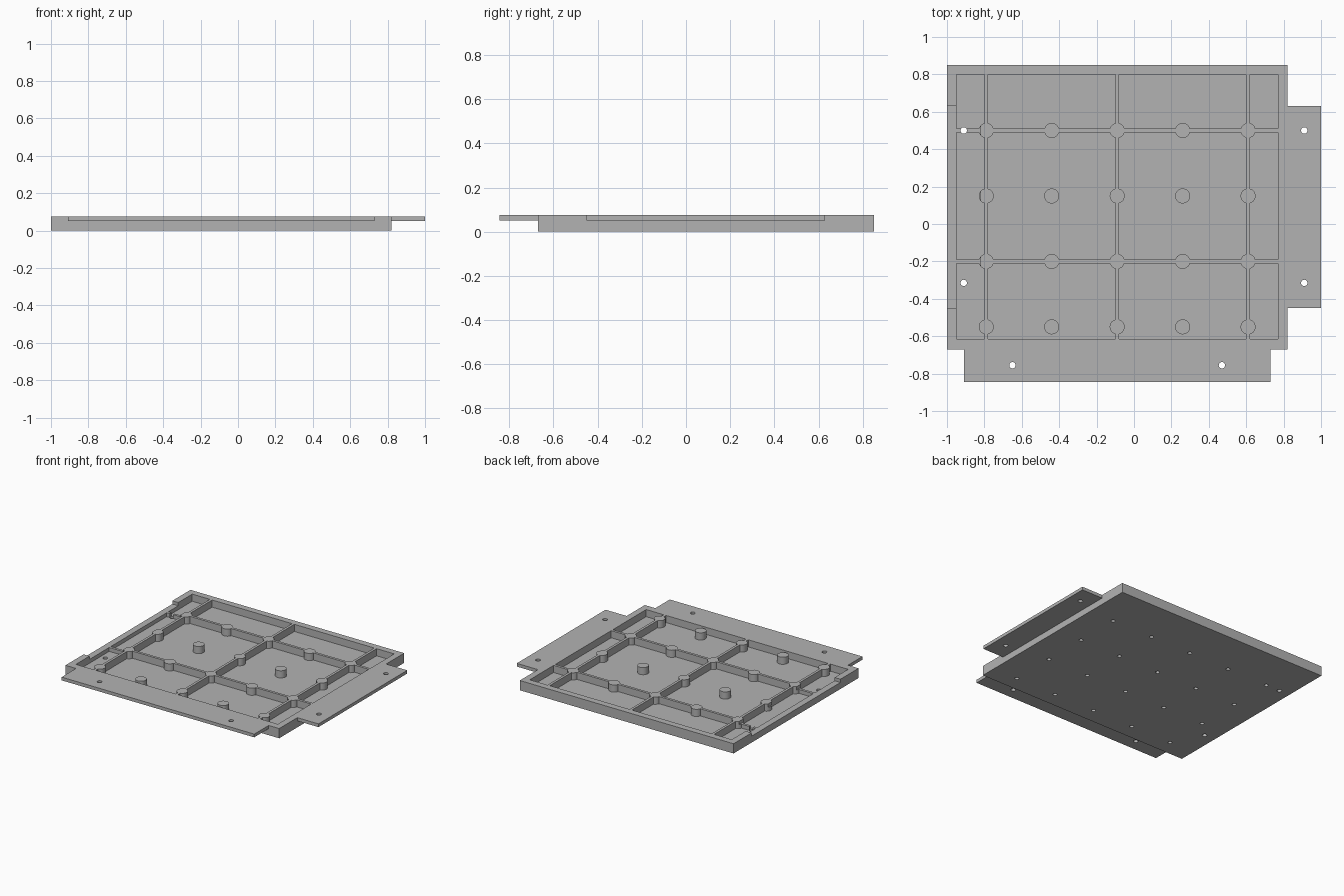
import bpy, bmesh, math

if "Cube" in bpy.data.objects:
    bpy.data.objects.remove(bpy.data.objects["Cube"], do_unlink=True)

HEIGHT, LIP, FLOOR = 0.075, 0.05, 0.02
OVER = 0.12  # cutters reach past the top
COLUMNS = [-0.79, -0.44, -0.09, 0.26, 0.61]
ROWS = [0.50, 0.15, -0.20, -0.55]

grey = bpy.data.materials.new("plain grey")
grey.use_nodes = True
colour = (0.45, 0.45, 0.45, 1)
grey.diffuse_color = colour
grey.node_tree.nodes["Principled BSDF"].inputs["Base Color"].default_value = colour


def prisms(name, outlines, z0, z1):
    """One object made of upright prisms, one per plan outline."""
    bm = bmesh.new()
    for outline in outlines:
        face = bm.faces.new([bm.verts.new((x, y, z0)) for x, y in outline])
        up = bmesh.ops.extrude_face_region(bm, geom=[face])
        verts = [v for v in up["geom"] if isinstance(v, bmesh.types.BMVert)]
        bmesh.ops.translate(bm, verts=verts, vec=(0, 0, z1 - z0))
    bmesh.ops.recalc_face_normals(bm, faces=bm.faces)
    mesh = bpy.data.meshes.new(name)
    bm.to_mesh(mesh)
    bm.free()
    mesh.materials.append(grey)
    obj = bpy.data.objects.new(name, mesh)
    bpy.context.scene.collection.objects.link(obj)
    return obj


def rect(x0, x1, y0, y1):
    return [(x0, y0), (x1, y0), (x1, y1), (x0, y1)]


def circle(x, y, r, n=32):
    return [(x + r * math.cos(math.tau * i / n), y + r * math.sin(math.tau * i / n))
            for i in range(n)]


def cut(obj, cutter):
    """Subtract the cutter from the object, then discard the cutter."""
    mod = obj.modifiers.new("cut", "BOOLEAN")
    mod.operation, mod.solver, mod.object = "DIFFERENCE", "EXACT", cutter
    bpy.context.view_layer.update()
    graph = bpy.context.evaluated_depsgraph_get()
    mesh = bpy.data.meshes.new_from_object(obj.evaluated_get(graph))
    obj.modifiers.clear()
    obj.data = mesh
    bpy.data.objects.remove(cutter, do_unlink=True)


# Tray block with its right and front flanges
outline = [(-1, 0.85), (-1, -0.67), (-0.91, -0.67), (-0.91, -0.845), (0.73, -0.845),
           (0.73, -0.67), (0.82, -0.67), (0.82, -0.45), (1, -0.45), (1, 0.63),
           (0.82, 0.63), (0.82, 0.85)]
tray = prisms("panel_tray", [outline], 0, HEIGHT)
cut(tray, prisms("under_flanges", [rect(0.82, 1.1, -0.6, 0.8),
                                   rect(-0.98, 0.8, -0.95, -0.67)], -0.1, LIP))

# Pockets: the cavity less the ribs and round bosses that stay standing
cavity = prisms("cavity", [rect(-0.95, 0.77, -0.615, 0.80)], FLOOR, OVER)
cut(cavity, prisms("long_ribs", [rect(x - 0.01, x + 0.01, -0.9, 0.9)
                                 for x in COLUMNS[::2]], -0.1, 0.2))
cut(cavity, prisms("cross_ribs", [rect(-1.1, 1.1, y - 0.01, y + 0.01)
                                  for y in ROWS[::2]], -0.1, 0.2))
cut(cavity, prisms("bosses", [circle(x, y, 0.04) for x in COLUMNS for y in ROWS],
                   -0.1, 0.2))
cut(tray, cavity)

# Left notch that receives the neighbouring flange
cut(tray, prisms("notch", [rect(-1.1, -0.82, -0.45, 0.63)], LIP, OVER))

# Blind holes under the bosses and through holes at the edges
cut(tray, prisms("boss_holes", [circle(x, y, 0.015, 24) for x in COLUMNS for y in ROWS],
                 -0.1, LIP))
edge_holes = [(x, y) for x in (-0.91, 0.91) for y in (0.50, -0.315)]
edge_holes += [(-0.65, -0.755), (0.47, -0.755)]
cut(tray, prisms("edge_holes", [circle(x, y, 0.017, 24) for x, y in edge_holes],
                 -0.1, OVER))

bpy.ops.object.select_all(action="DESELECT")
tray.select_set(True)
bpy.context.view_layer.objects.active = tray
bpy.ops.object.shade_smooth_by_angle(angle=math.radians(30))
